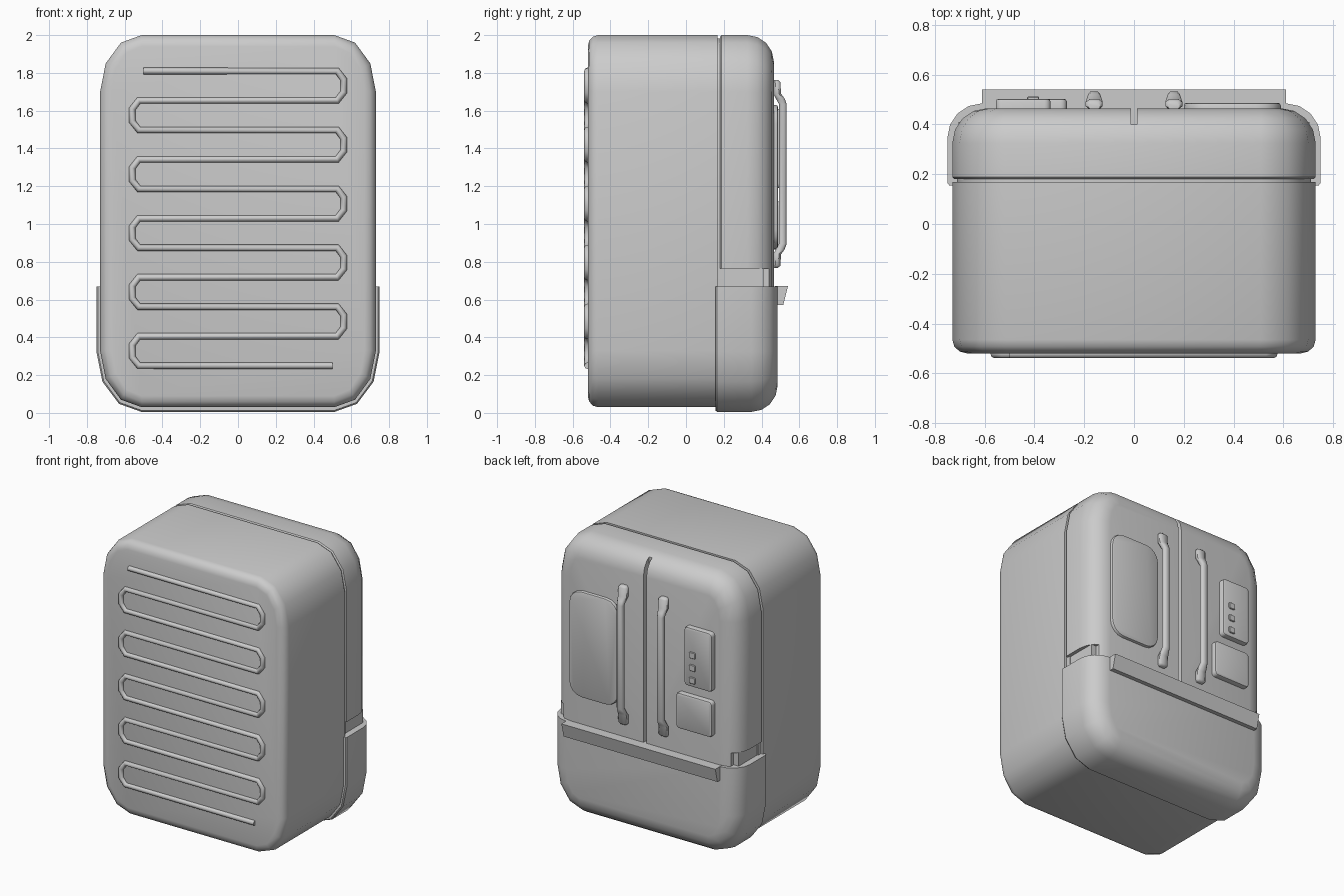
import bpy, bmesh, math
from mathutils import Vector

if "Cube" in bpy.data.objects:
    bpy.data.objects.remove(bpy.data.objects["Cube"])


def finish(name, bm, angle=35):
    bmesh.ops.recalc_face_normals(bm, faces=bm.faces)
    me = bpy.data.meshes.new(name)
    bm.to_mesh(me)
    bm.free()
    ob = bpy.data.objects.new(name, me)
    bpy.context.collection.objects.link(ob)
    smooth(ob, angle)
    return ob


def smooth(ob, angle=35):
    bpy.ops.object.select_all(action='DESELECT')
    ob.select_set(True)
    bpy.context.view_layer.objects.active = ob
    bpy.ops.object.shade_smooth_by_angle(angle=math.radians(angle))


def loft(rings):
    """Skin a list of closed rings and cap both ends."""
    bm = bmesh.new()
    loops = [[bm.verts.new(p) for p in r] for r in rings]
    n = len(loops[0])
    for a, b in zip(loops, loops[1:]):
        for i in range(n):
            bm.faces.new((a[i], a[(i + 1) % n], b[(i + 1) % n], b[i]))
    bm.faces.new(loops[0])
    bm.faces.new(loops[-1])
    return bm


def outline(cx, cz, hx, hz, rx, rz, y, inset=0, seg=3):
    """Rounded rectangle in the xz plane with elliptical corners."""
    hx, hz, rx, rz = hx - inset, hz - inset, rx - inset, rz - inset
    pts = []
    for q, (sx, sz) in enumerate(((1, 1), (-1, 1), (-1, -1), (1, -1))):
        for i in range(seg + 1):
            a = math.pi / 2 * (q + i / seg)
            pts.append((cx + sx * (hx - rx) + rx * math.cos(a), y,
                        cz + sz * (hz - rz) + rz * math.sin(a)))
    return pts


def rounded_edge(y_end, depth, inset, seg=4):
    """(y, inset) steps for a quarter-round towards y_end."""
    return [(y_end - depth + depth * math.sin(t), inset * (1 - math.cos(t)))
            for t in (math.pi / 2 * i / seg for i in range(seg + 1))]


def shell(dims, steps, seg=3):
    return loft([outline(*dims, y, inset, seg) for y, inset in steps])


def cut_flat(bm, z, keep_above):
    r = bmesh.ops.bisect_plane(bm, geom=bm.verts[:] + bm.edges[:] + bm.faces[:],
                               plane_co=(0, 0, z), plane_no=(0, 0, 1),
                               clear_inner=keep_above, clear_outer=not keep_above)
    bmesh.ops.holes_fill(bm, edges=[e for e in bm.edges if e.is_boundary], sides=0)


def box(name, x0, x1, y0, y1, z0, z1):
    return finish(name, loft([[(x0, y, z0), (x1, y, z0), (x1, y, z1), (x0, y, z1)]
                              for y in (y0, y1)]))


def subtract(ob, cutter):
    cutter.hide_render = True
    m = ob.modifiers.new("cut", 'BOOLEAN')
    m.operation, m.object, m.solver = 'DIFFERENCE', cutter, 'EXACT'
    bpy.context.view_layer.objects.active = ob
    bpy.ops.object.modifier_apply(modifier=m.name)
    bpy.data.objects.remove(cutter)


# Cabinet, with a recessed gasket strip at the door end
body_dims = (0, 1.015, 0.73, 0.985, 0.22, 0.30)
nose = [(-y, i) for y, i in reversed(rounded_edge(0.52, 0.055, 0.06, 3))]
finish("cabinet", shell(body_dims, nose + [(0.168, 0), (0.168, 0.018), (0.2, 0.018)]))

# Double doors: one rounded shell with a centre slot and hinge notches
bm = shell(body_dims, [(0.18, 0.008), (0.188, 0)] + rounded_edge(0.465, 0.14, 0.14))
cut_flat(bm, 0.665, True)
doors = finish("doors", bm)
subtract(doors, box("slot_cutter", -0.012, 0.012, 0.40, 0.6, 0.5, 2.1))
for s in (-1, 1):
    xs = sorted((s * 0.665, s * 0.9))
    subtract(doors, box("notch_cutter", *xs, 0.1, 0.6, 0.5, 0.765))
    xs = sorted((s * 0.6, s * 0.705))
    box("hinge_block", *xs, 0.19, 0.41, 0.66, 0.765)
smooth(doors)

# Freezer drawer
bm = shell((0, 1.015, 0.75, 1.01, 0.24, 0.32),
           [(0.155, 0.008), (0.165, 0)] + rounded_edge(0.485, 0.14, 0.14))
cut_flat(bm, 0.67, False)
finish("freezer_drawer", bm)

# Drawer pull lip
lip = ((0.47, 0.672), (0.54, 0.672), (0.515, 0.572), (0.485, 0.572), (0.47, 0.60))
finish("drawer_pull", loft([[(x, y, z) for y, z in lip] for x in (-0.61, 0.61)]))

# Door handles: flat end pads flowing into a raised bar
half = [(0.497, 0.024, 0.462, 0.488), (0.485, 0.034, 0.462, 0.50),
        (0.425, 0.034, 0.462, 0.503), (0.40, 0.028, 0.475, 0.522),
        (0.37, 0.024, 0.492, 0.533)]
profile = half + [(-z, w, a, b) for z, w, a, b in reversed(half)]
for s, side in ((-1, "left"), (1, "right")):
    rings = []
    for z, w, y0, y1 in profile:
        c, h = (y0 + y1) / 2, (y1 - y0) / 2
        rings.append([(s * 0.16 + w * u, c + h * v, 1.265 + z)
                      for u, v in ((1, .45), (.6, 1), (-.6, 1), (-1, .45),
                                   (-1, -.45), (-.6, -1), (.6, -1), (1, -.45))])
    finish(side + "_door_handle", loft(rings), 50)

# Panels on the doors: x range, z range, corner radius, outer y
panels = (("large_door_panel", 0.20, 0.59, 0.87, 1.63, 0.10, 0.487),
          ("control_panel", -0.555, -0.335, 1.19, 1.61, 0.025, 0.503),
          ("dispenser_panel", -0.555, -0.27, 0.865, 1.12, 0.025, 0.503))
for name, x0, x1, z0, z1, r, y in panels:
    dims = ((x0 + x1) / 2, (z0 + z1) / 2, (x1 - x0) / 2, (z1 - z0) / 2, r, r)
    finish(name, shell(dims, [(0.45, 0)] + rounded_edge(y, 0.012, 0.012, 2), 4))

# Control buttons
for i in range(3):
    dims = (-0.405, 1.42 - 0.09 * i, 0.024, 0.022, 0.008, 0.008)
    finish("control_button", shell(dims, [(0.49, 0), (0.509, 0), (0.512, 0.003)], 2))

# Condenser coil: a serpentine tube
pitch, rows, pts = 0.156, 11, [(-0.5, 1.81)]
for i in range(rows - 1):
    s, z = (1 if i % 2 == 0 else -1), 1.81 - pitch * i
    pts += [(s * 0.525, z), (s * 0.56, z - 0.045),
            (s * 0.56, z - pitch + 0.045), (s * 0.525, z - pitch)]
pts.append((0.5, 1.81 - pitch * (rows - 1)))
cu = bpy.data.curves.new("condenser_coil", 'CURVE')
cu.dimensions = '3D'
cu.bevel_depth, cu.bevel_resolution, cu.use_fill_caps = 0.018, 2, True
sp = cu.splines.new('POLY')
sp.points.add(len(pts) - 1)
for p, (x, z) in zip(sp.points, pts):
    p.co = (x, -0.521, z, 1)
coil = bpy.data.objects.new("condenser_coil", cu)
bpy.context.collection.objects.link(coil)
bpy.ops.object.select_all(action='DESELECT')
coil.select_set(True)
bpy.context.view_layer.objects.active = coil
bpy.ops.object.convert(target='MESH')
smooth(bpy.context.view_layer.objects.active, 50)
